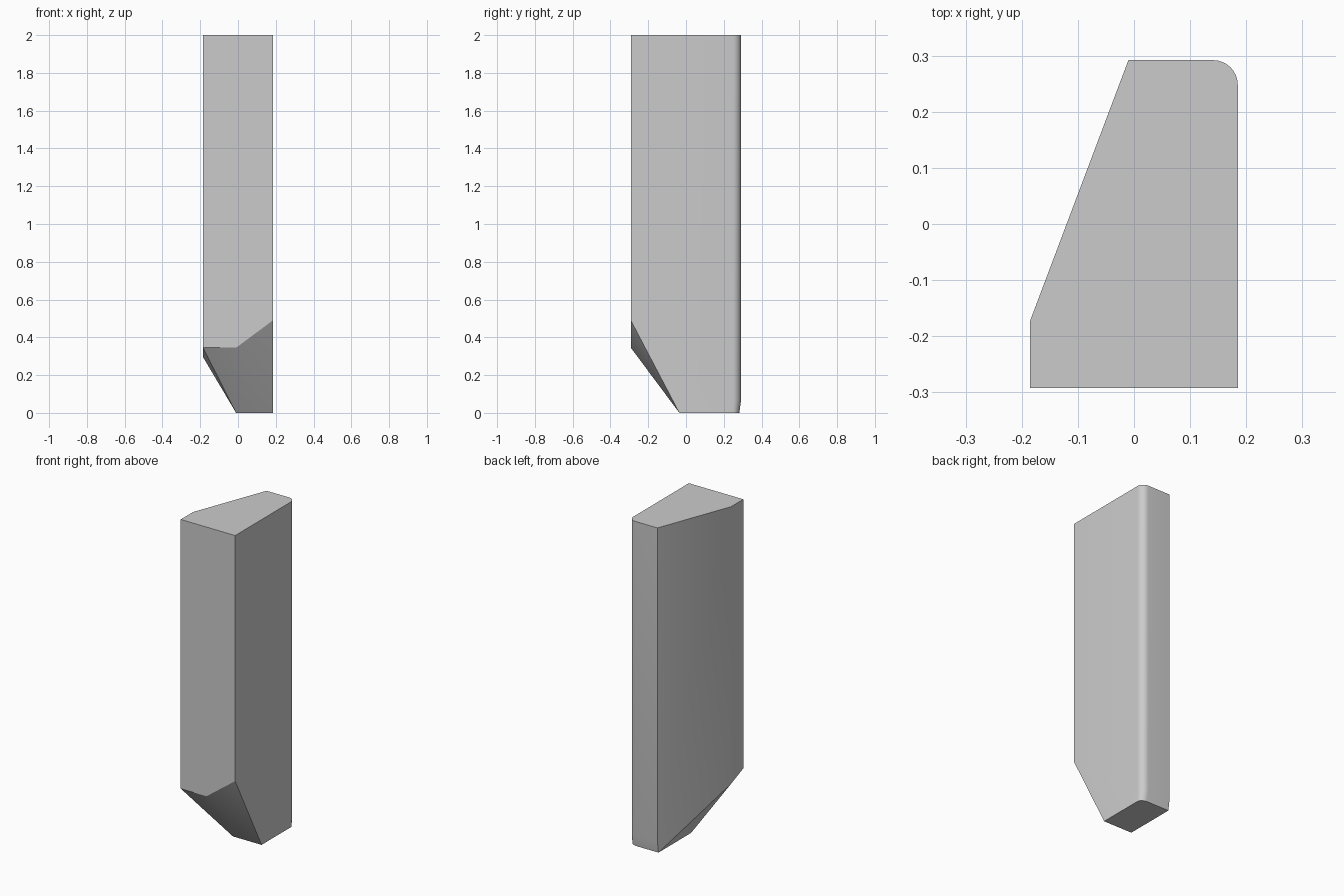
import bpy, bmesh, math

cube = bpy.data.objects.get("Cube")
if cube:
    bpy.data.objects.remove(cube, do_unlink=True)

# Plain grey material
grey = bpy.data.materials.new("grey")
grey.use_nodes = True
colour = (0.6, 0.6, 0.6, 1)
grey.diffuse_color = colour
grey.node_tree.nodes["Principled BSDF"].inputs["Base Color"].default_value = colour

X, Y, TOP = 0.185, 0.292, 2.0
INNER_X, BACK_X, SIDE_Y, TIP_Y = -0.01, -0.01, -0.172, -0.035
R, STEPS, LIP, TUCK = 0.044, 8, 0.07, 0.01

bm = bmesh.new()
vert = lambda x, y, z: bm.verts.new((x, y, z))

# Rounded rear corner, running from the side wall to the back wall
angles = [math.pi / 2 * i / STEPS for i in range(STEPS + 1)]
curve = [(X - R + R * math.cos(a), Y - R + R * math.sin(a)) for a in angles]
curve.append((BACK_X, Y))
tuck = lambda y: y - TUCK * (y - Y + R) / R
rear_top = [vert(x, y, TOP) for x, y in curve]
rear_lip = [vert(x, y, LIP) for x, y in curve]
rear_low = [vert(x, tuck(y), 0) for x, y in curve]

# Top corners of the front and slanted walls
top_slant, top_front, top_side = vert(-X, SIDE_Y, TOP), vert(-X, -Y, TOP), vert(X, -Y, TOP)

# Corners of the chiselled lower end
slant_low = vert(-X, SIDE_Y, 0.295)
front_low = vert(-X, -Y, 0.345)
front_mid = vert(INNER_X, -Y, 0.345)
side_low = vert(X, -Y, 0.49)
tip_inner = vert(INNER_X, TIP_Y, 0)
tip_side = vert(X, TIP_Y, 0)

# Cap, base and rear walls
bm.faces.new(rear_top + [top_slant, top_front, top_side])
bm.faces.new(rear_low + [tip_inner, tip_side])
for upper, lower in ((rear_top, rear_lip), (rear_lip, rear_low)):
    for a, b, c, d in zip(upper, upper[1:], lower[1:], lower):
        bm.faces.new((a, b, c, d))

# Side, front and slanted walls, then the chisel facets
for loop in (
    (top_side, rear_top[0], rear_lip[0], rear_low[0], tip_side, side_low),
    (top_front, top_side, side_low, front_mid, front_low),
    (top_slant, top_front, front_low, slant_low),
    (rear_top[-1], top_slant, slant_low, rear_low[-1], rear_lip[-1]),
    (front_low, front_mid, tip_inner),
    (front_low, tip_inner, slant_low),
    (slant_low, tip_inner, rear_low[-1]),
    (front_mid, tip_side, tip_inner),
    (front_mid, side_low, tip_side),
):
    bm.faces.new(loop)
bmesh.ops.recalc_face_normals(bm, faces=bm.faces)

mesh = bpy.data.meshes.new("chiselled_post")
bm.to_mesh(mesh)
bm.free()
mesh.materials.append(grey)
post = bpy.data.objects.new("chiselled_post", mesh)
bpy.context.collection.objects.link(post)

# Smooth the rounded corner and keep hard edges
bpy.ops.object.select_all(action="DESELECT")
post.select_set(True)
bpy.context.view_layer.objects.active = post
bpy.ops.object.shade_smooth_by_angle(angle=math.radians(30))
